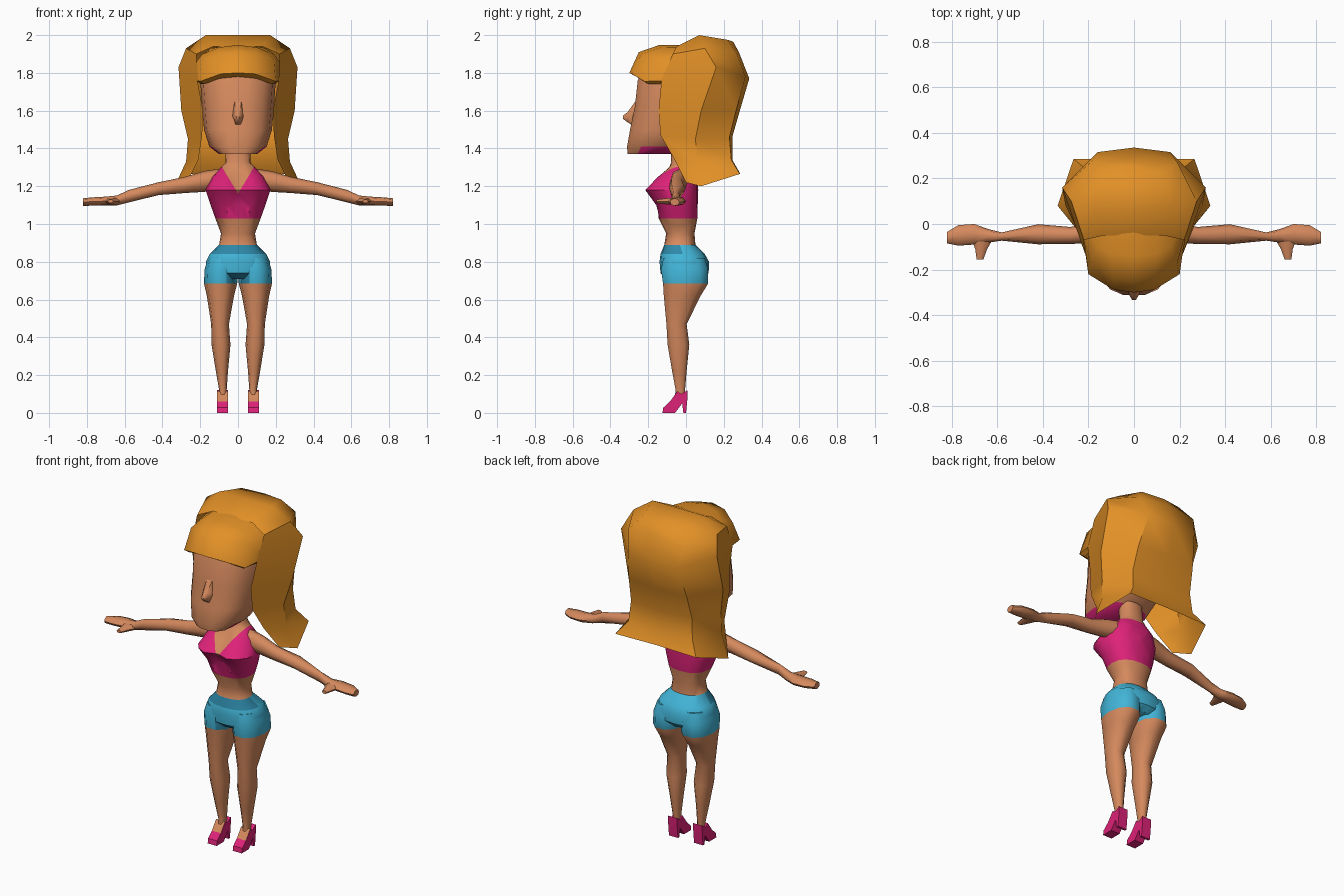
import bpy, bmesh, math
from mathutils import Vector

if "Cube" in bpy.data.objects:
    bpy.data.objects.remove(bpy.data.objects["Cube"])


def material(name, rgb):
    m = bpy.data.materials.new(name)
    m.diffuse_color = (*rgb, 1)
    m.use_nodes = True
    m.node_tree.nodes["Principled BSDF"].inputs["Base Color"].default_value = m.diffuse_color
    return m


MATS = [material("skin", (0.66, 0.25, 0.11)), material("orange_hair", (0.76, 0.28, 0.02)),
        material("pink_cloth", (0.73, 0.016, 0.19)), material("blue_cloth", (0.055, 0.46, 0.68)),
        material("dark_blue_cloth", (0.027, 0.25, 0.40))]
SKIN, HAIR, PINK, BLUE, DARK = range(5)


def finish(name, bm, rule, angle=40):
    """Colour the faces by a rule and turn the bmesh into an object."""
    bm.normal_update()
    for f in bm.faces:
        f.material_index = rule(f.calc_center_median(), f.normal)
    me = bpy.data.meshes.new(name)
    bm.to_mesh(me)
    bm.free()
    for m in MATS:
        me.materials.append(m)
    me.shade_smooth()
    me.set_sharp_from_angle(angle=math.radians(angle))
    ob = bpy.data.objects.new(name, me)
    bpy.context.collection.objects.link(ob)
    return ob


def ring(center, u, v, n=10, power=1.0):
    """Closed (super)elliptical cross-section spanned by vectors u and v."""
    pts = []
    for i in range(n):
        a = 2 * math.pi * i / n
        c, s = math.cos(a), math.sin(a)
        c = math.copysign(abs(c) ** power, c)
        s = math.copysign(abs(s) ** power, s)
        pts.append(Vector(center) + Vector(u) * c + Vector(v) * s)
    return pts


def loft(rings):
    """Skin over closed rings, with both ends capped."""
    bm = bmesh.new()
    vs = [[bm.verts.new(p) for p in r] for r in rings]
    n = len(vs[0])
    for a, b in zip(vs, vs[1:]):
        for i in range(n):
            j = (i + 1) % n
            bm.faces.new((a[i], a[j], b[j], b[i]))
    bm.faces.new(vs[0])
    bm.faces.new(vs[-1])
    bmesh.ops.recalc_face_normals(bm, faces=bm.faces)
    return bm


def level(z, rx, yf, yb, n=12, power=1.0):
    """Horizontal ring from half width, front y and back y."""
    return ring((0, (yf + yb) / 2, z), (rx, 0, 0), (0, (yb - yf) / 2, 0), n, power)


def sheet(half_rows, cap=False):
    """Open symmetric surface from rows of half-profiles that end on x = 0."""
    bm = bmesh.new()
    rows = [[bm.verts.new(p) for p in h] + [bm.verts.new((-x, y, z)) for x, y, z in h[-2::-1]]
            for h in half_rows]
    for a, b in zip(rows, rows[1:]):
        for i in range(len(a) - 1):
            bm.faces.new((a[i], b[i], b[i + 1], a[i + 1]))
    if cap:  # close the crown between the two sides of the first row
        t = rows[0]
        for i in range(2):
            bm.faces.new((t[i], t[i + 1], t[-2 - i], t[-1 - i]))
        bm.faces.new((t[2], t[3], t[4]))
    bmesh.ops.recalc_face_normals(bm, faces=bm.faces)
    return bm


# Torso with the neck, cropped top and upper shorts
torso = loft([level(*r, n=16, power=0.85) for r in [
    (.71, .10, -.10, .09), (.74, .165, -.135, .12), (.80, .17, -.14, .122),
    (.84, .15, -.135, .10), (.89, .10, -.115, .05), (.95, .09, -.105, .045),
    (1.03, .12, -.145, .06), (1.10, .145, -.165, .062), (1.18, .172, -.225, .065),
    (1.25, .14, -.155, .06), (1.30, .09, -.09, .035), (1.325, .067, -.078, .03),
    (1.42, .065, -.08, .02)]])
for v in torso.verts:  # cleavage
    if abs(v.co.x) < .02 and v.co.y < -.1 and 1.05 < v.co.z < 1.27:
        v.co.y += .035
NECK_Z, NECK_SLOPE = 1.16, .6
for s in (-1, 1):  # cut the V neckline
    bmesh.ops.bisect_plane(torso, geom=torso.verts[:] + torso.edges[:] + torso.faces[:], dist=1e-5,
                           plane_co=(0, 0, NECK_Z), plane_no=Vector((s, 0, -NECK_SLOPE)).normalized())


def torso_color(c, n):
    if c.z < .89:
        return DARK if c.y < -.03 and (c.z > .84 or c.z < .73) else BLUE
    if 1.03 < c.z < 1.31:
        neckline = c.y < -.03 and abs(c.x) < (c.z - NECK_Z) * NECK_SLOPE
        return SKIN if neckline else PINK
    return SKIN


finish("torso", torso, torso_color)

# Head, flat underneath, with a pointed nose
head = loft([level(*r, n=14, power=0.8) for r in [
    (1.37, .10, -.312, -.08), (1.41, .152, -.315, 0), (1.50, .18, -.30, .09),
    (1.62, .19, -.275, .14), (1.76, .20, -.26, .19), (1.90, .17, -.19, .15)]])
finish("head", head, lambda c, n: PINK if n.z < -.6 and c.z < 1.45 else SKIN)

nose = loft([ring((0, -.26, 1.575), (.035, 0, 0), (0, -.01, .085), 6),
             ring((0, -.31, 1.565), (.022, 0, 0), (0, 0, .03), 6),
             ring((0, -.334, 1.565), (.008, 0, 0), (0, 0, .01), 6)])
finish("nose", nose, lambda c, n: SKIN, 60)

# Long back hair: half-profiles from the front edge round to the back centre
back_hair = sheet([
    [(.13, -.05, 1.94), (.17, .07, 2.0), (.13, .22, 1.975), (0, .25, 1.965)],
    [(.22, -.07, 1.90), (.275, .10, 1.93), (.19, .27, 1.90), (0, .28, 1.91)],
    [(.215, -.13, 1.76), (.315, .16, 1.83), (.16, .315, 1.78), (0, .335, 1.77)],
    [(.185, -.145, 1.60), (.30, .08, 1.60), (.19, .265, 1.60), (0, .285, 1.60)],
    [(.19, -.135, 1.47), (.265, .05, 1.45), (.20, .23, 1.46), (0, .245, 1.46)],
    [(.21, -.06, 1.34), (.275, .06, 1.33), (.21, .24, 1.34), (0, .245, 1.34)],
    [(.27, 0, 1.22), (.335, .08, 1.20), (.265, .285, 1.265), (0, .285, 1.27)]], cap=True)
finish("back_hair", back_hair, lambda c, n: HAIR, 45)

# Puffed fringe: half-profiles from the temple to the front centre
fringe = sheet([
    [(.20, -.08, 1.74), (.18, -.20, 1.74), (.10, -.245, 1.77), (0, -.25, 1.78)],
    [(.22, -.08, 1.76), (.20, -.22, 1.755), (.09, -.288, 1.795), (0, -.30, 1.80)],
    [(.22, -.06, 1.86), (.19, -.17, 1.87), (.09, -.235, 1.90), (0, -.25, 1.91)],
    [(.19, -.03, 1.90), (.16, -.10, 1.91), (.10, -.13, 1.935), (0, -.14, 1.948)],
    [(.18, .05, 1.90), (.15, .05, 1.93), (.10, .05, 1.94), (0, .05, 1.945)]])
finish("fringe", fringe, lambda c, n: HAIR, 45)

ARM = [(.08, 1.24, -.03, .055, .05), (.18, 1.225, -.04, .055, .045), (.28, 1.207, -.05, .043, .037),
       (.42, 1.187, -.045, .034, .044), (.58, 1.147, -.055, .033, .018), (.64, 1.125, -.052, .026, .03),
       (.70, 1.121, -.045, .024, .045), (.77, 1.119, -.05, .022, .045), (.82, 1.116, -.06, .02, .025)]
LEG = [(.82, .08, -.01, .078, .115), (.76, .09, -.008, .087, .13), (.685, .092, -.002, .088, .125),
       (.62, .093, -.02, .072, .102), (.47, .095, -.05, .047, .056), (.36, .09, -.04, .050, .060),
       (.22, .085, -.035, .032, .040), (.12, .08, -.03, .02, .026), (.07, .081, -.035, .022, .028)]
SHOE = [(-.125, 0), (-.12, .028), (-.085, .06), (-.045, .115), (-.025, .10), (.008, .12),
        (.008, .08), (0, 0), (-.014, 0), (-.02, .05), (-.058, 0)]


def leg_color(c, n):
    if c.z < .685:
        return SKIN
    return DARK if n.y < -.2 and abs(c.x) < .07 else BLUE


def shoe_color(c, n):
    return SKIN if n.y < -.3 and .07 < c.z < .1 and c.y < -.05 else PINK


for side, s in (("left", 1), ("right", -1)):
    # Arm and flat hand
    arm = loft([ring((s * x, y, z), (0, ry, 0), (0, 0, rz), 8) for x, z, y, rz, ry in ARM])
    finish(side + "_arm", arm, lambda c, n: SKIN, 60)
    # Thumb
    thumb = loft([ring((s * x, y, 1.12), (r, 0, 0), (0, 0, h), 6)
                  for x, y, r, h in [(.665, -.06, .05, .022), (.67, -.11, .026, .018),
                                     (.675, -.155, .015, .01)]])
    finish(side + "_thumb", thumb, lambda c, n: SKIN, 60)
    # Leg with the leg of the shorts
    leg = loft([ring((s * x, y, z), (rx, 0, 0), (0, ry, 0), 10, .9) for z, x, y, rx, ry in LEG])
    finish(side + "_leg", leg, leg_color, 60)
    # High-heeled shoe, an extruded side profile
    shoe = loft([[Vector((s * x, y, z)) for y, z in SHOE] for x in (.053, .112)])
    finish(side + "_shoe", shoe, shoe_color, 30)
